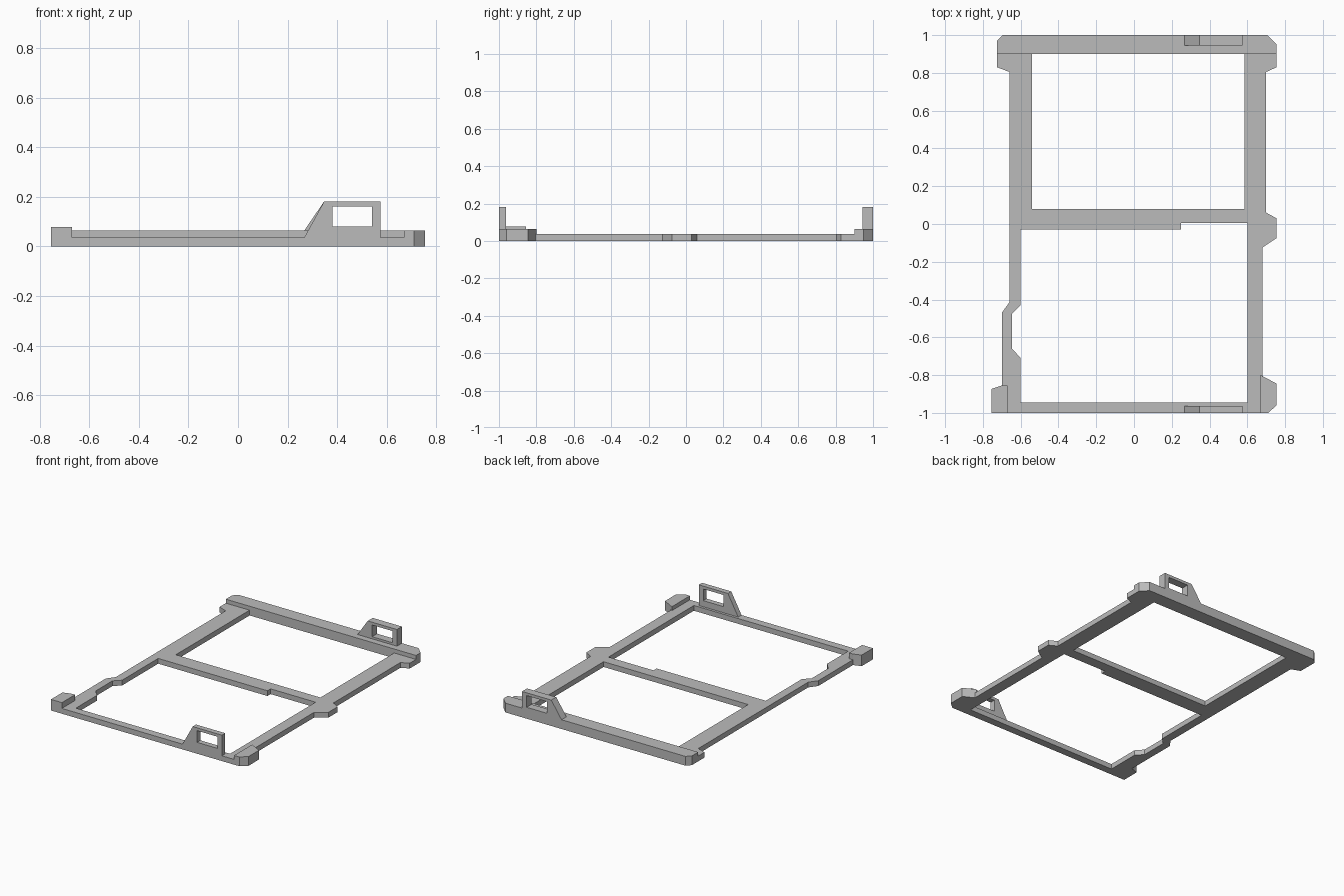
import bpy
from math import pi
from mathutils import Matrix

cube = bpy.data.objects.get("Cube")
if cube:
    bpy.data.objects.remove(cube, do_unlink=True)

grey = bpy.data.materials.new("light_grey")
grey.use_nodes = True
grey.diffuse_color = (0.5, 0.5, 0.5, 1)
grey.node_tree.nodes["Principled BSDF"].inputs["Base Color"].default_value = (0.5, 0.5, 0.5, 1)

BASE, BAR, PAD = 0.037, 0.065, 0.078


def prism(name, loops, depth, matrix):
    """Extrude an outline with optional holes, centred on its own plane."""
    curve = bpy.data.curves.new(name + "_outline", "CURVE")
    curve.dimensions = "2D"
    curve.fill_mode = "BOTH"
    curve.extrude = depth / 2
    for loop in loops:
        spline = curve.splines.new("POLY")
        spline.points.add(len(loop) - 1)
        for point, (x, y) in zip(spline.points, loop):
            point.co = (x, y, 0, 1)
        spline.use_cyclic_u = True
        spline.use_smooth = False
    helper = bpy.data.objects.new(name + "_helper", curve)
    bpy.context.collection.objects.link(helper)
    bpy.context.view_layer.update()
    graph = bpy.context.evaluated_depsgraph_get()
    mesh = bpy.data.meshes.new_from_object(helper.evaluated_get(graph))
    bpy.data.objects.remove(helper, do_unlink=True)
    bpy.data.curves.remove(curve)
    mesh.name = name
    mesh.transform(matrix)
    mesh.materials.clear()
    mesh.materials.append(grey)
    mesh.shade_flat()
    part = bpy.data.objects.new(name, mesh)
    bpy.context.collection.objects.link(part)
    return part


def slab(name, loops, z0, z1):
    return prism(name, loops, z1 - z0, Matrix.Translation((0, 0, (z0 + z1) / 2)))


def rect(x0, x1, y0, y1):
    return [(x0, y0), (x1, y0), (x1, y1), (x0, y1)]


# Flat frame with its two openings
outer = [(-0.755, -1), (0.71, -1), (0.755, -0.96), (0.755, -0.845), (0.68, -0.805),
         (0.68, -0.125), (0.755, -0.075), (0.755, 0.03), (0.70, 0.06), (0.70, 0.805),
         (0.755, 0.83), (0.755, 0.95), (0.705, 1), (-0.695, 1), (-0.725, 0.97),
         (-0.725, 0.83), (-0.66, 0.805), (-0.66, -0.415), (-0.70, -0.47),
         (-0.70, -0.855), (-0.755, -0.873)]
front_opening = [(-0.6, -0.945), (0.6, -0.945), (0.6, 0.005), (0.25, 0.005),
                 (0.25, -0.03), (-0.6, -0.03), (-0.6, -0.43), (-0.645, -0.475),
                 (-0.645, -0.66), (-0.6, -0.71)]
slab("frame", [outer, rect(-0.54, 0.585, 0.08, 0.9), front_opening], 0, BASE)

# Raised rear bar and front corner pads
slab("rear_bar", [[(-0.725, 0.9), (0.755, 0.9), (0.755, 0.95), (0.705, 1),
                   (-0.695, 1), (-0.725, 0.97)]], BASE, BAR)
slab("front_right_pad", [[(-0.755, -1), (-0.67, -1), (-0.67, -0.855),
                          (-0.70, -0.855), (-0.755, -0.873)]], BASE, PAD)
slab("front_left_pad", [[(0.67, -1), (0.71, -1), (0.755, -0.96),
                         (0.755, -0.845), (0.67, -0.80)]], BASE, BAR)

# Upright windowed tabs, one on each end
for name, y0, y1, z0 in (("front_tab", -1, -0.963, BASE), ("rear_tab", 0.945, 1, BAR)):
    profile = [(0.268, z0), (0.575, z0), (0.575, 0.182), (0.348, 0.182)]
    stand = Matrix.Translation((0, (y0 + y1) / 2, 0)) @ Matrix.Rotation(pi / 2, 4, "X")
    prism(name, [profile, rect(0.382, 0.54, 0.08, 0.162)], y1 - y0, stand)
